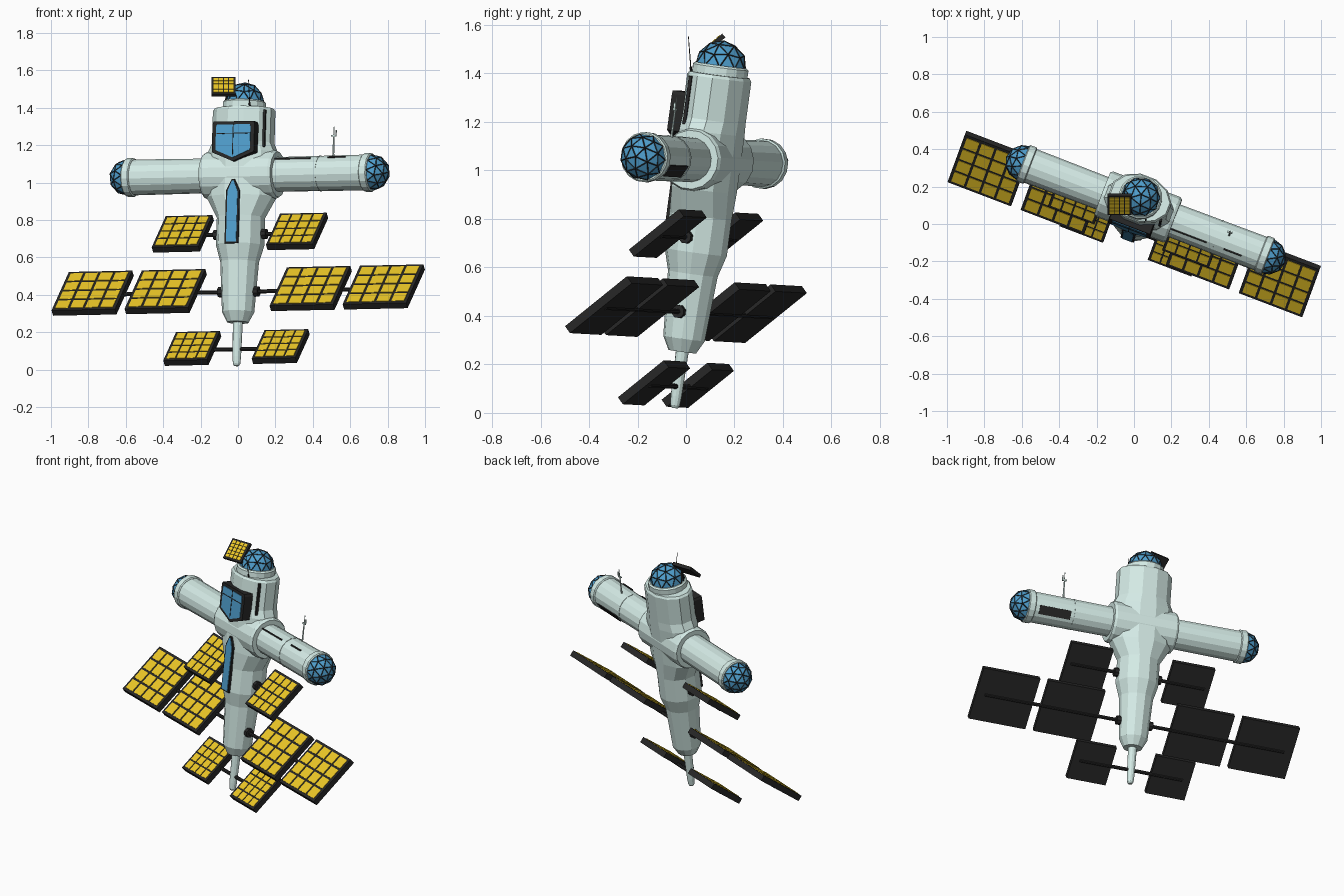
import bpy, bmesh
from math import pi, cos, sin, radians
from mathutils import Matrix, Vector

if "Cube" in bpy.data.objects:
    bpy.data.objects.remove(bpy.data.objects["Cube"])

# Station frame: u = arm direction, v = back, w = long axis (tail to top)
u = Vector((0.934, -0.356, 0.02)).normalized()
w = Vector((0.0297, 0.134, 0.99))
w = (w - u * w.dot(u)).normalized()
v = w.cross(u)
M = Matrix((u, v, w)).transposed().to_4x4()
M.translation = (-0.008, -0.047, 0.02)
T = Matrix.Translation


def R(deg, axis):
    return Matrix.Rotation(radians(deg), 4, axis)


def material(name, rgb):
    m = bpy.data.materials.new(name)
    m.diffuse_color = (*rgb, 1)
    m.use_nodes = True
    m.node_tree.nodes["Principled BSDF"].inputs["Base Color"].default_value = m.diffuse_color
    return m


HULL = material("hull", (0.66, 0.83, 0.79))
DARK = material("dark", (0.02, 0.02, 0.02))
GLASS = material("glass", (0.08, 0.35, 0.62))
GOLD = material("cells", (0.85, 0.58, 0.02))


def finish(name, bm, mat, mx):
    bmesh.ops.recalc_face_normals(bm, faces=bm.faces[:])
    me = bpy.data.meshes.new(name)
    bm.to_mesh(me)
    bm.free()
    me.materials.append(mat)
    ob = bpy.data.objects.new(name, me)
    ob.matrix_world = mx
    bpy.context.collection.objects.link(ob)
    return ob


def loft(name, rings, n, mat, mx=M):
    """Closed skin through elliptical rings (height, half width, half depth)."""
    bm = bmesh.new()
    loops = []
    for t, a, b in rings:
        loops.append([bm.verts.new((a * cos(2 * pi * (i + .5) / n), b * sin(2 * pi * (i + .5) / n), t))
                      for i in range(n)])
    for p, q in zip(loops, loops[1:]):
        for i in range(n):
            j = (i + 1) % n
            bm.faces.new((p[i], p[j], q[j], q[i]))
    bm.faces.new(loops[0])
    bm.faces.new(loops[-1])
    return finish(name, bm, mat, mx)


def lathe(name, prof, n, mat, mx=M):
    return loft(name, [(t, r, r) for t, r in prof], n, mat, mx)


def boxes(name, items, mat, mx=M):
    """Several boxes in one object: (centre, size)."""
    bm = bmesh.new()
    for c, s in items:
        bmesh.ops.create_cube(bm, size=1, matrix=T(c) @ Matrix.Diagonal((*s, 1)))
    return finish(name, bm, mat, mx)


def prism(name, pts, v0, v1, mat):
    """Outline in (u, w), extruded along v."""
    bm = bmesh.new()
    a = [bm.verts.new((x, v0, z)) for x, z in pts]
    b = [bm.verts.new((x, v1, z)) for x, z in pts]
    bm.faces.new(a)
    bm.faces.new(b)
    for i in range(len(pts)):
        j = (i + 1) % len(pts)
        bm.faces.new((a[i], a[j], b[j], b[i]))
    return finish(name, bm, mat, M)


def dome(name, r, mx):
    """Faceted glass half sphere with dark struts."""
    for part, mat in (("glass", GLASS), ("struts", DARK)):
        bm = bmesh.new()
        bmesh.ops.create_icosphere(bm, subdivisions=2, radius=r)
        low = [x for x in bm.verts if x.co.z < -0.1 * r]
        bmesh.ops.delete(bm, geom=low, context='VERTS')
        ob = finish(f"{name}_{part}", bm, mat, mx)
        if part == "struts":
            mod = ob.modifiers.new("struts", 'WIREFRAME')
            mod.thickness = 0.005
            mod.offset = 0


def solar_panel(name, W, S, th, cols, rows, mx):
    boxes(name + "_frame", [((0, 0, 0), (W, S, th))], DARK, mx)
    cw, ch = (W - .02) / cols, (S - .02) / rows
    cells = [((-W / 2 + .01 + (i + .5) * cw, -S / 2 + .01 + (j + .5) * ch, th / 2),
              (cw * .84, ch * .84, .006)) for i in range(cols) for j in range(rows)]
    boxes(name + "_cells", cells, GOLD, mx)


# Main hull: tail, waist, flared arm junction, wide upper cabin
loft("hull", [(.235, .058, .058), (.29, .087, .087), (.56, .104, .104), (.65, .13, .13),
              (.80, .13, .13), (.91, .195, .13), (1.15, .195, .13), (1.20, .172, .13),
              (1.375, .172, .13), (1.388, .163, .122)], 12, HULL)
lathe("tail_boom", [(.0, .013), (.012, .02), (.05, .023), (.25, .027)], 12, HULL)

# Top dome
lathe("top_dome_ring", [(1.38, .117), (1.42, .117), (1.428, .108)], 16, HULL)
dome("top_dome", .106, M @ T((0, 0, 1.422)))

# Side arms with end collars and domes
lathe("arm_junction", [(-.205, .122), (-.19, .13), (.19, .13), (.205, .122)], 16, HULL,
      M @ T((0, 0, 1.03)) @ R(90, 'Y'))
for side, ang, L in (("right", 90, .74), ("left", -90, .655)):
    A = M @ T((0, 0, 1.03)) @ R(ang, 'Y')
    lathe(side + "_arm", [(.1, .092), (L - .03, .096)], 16, HULL, A)
    lathe(side + "_arm_collar", [(L - .04, .097), (L - .035, .104), (L, .104), (L + .005, .098)], 16, HULL, A)
    dome(side + "_arm_dome", .096, A @ T((0, 0, L + .002)))

# Upper cabin window and lower strip window
shield = [(-.115, 1.30), (.115, 1.30), (.12, 1.285), (.12, 1.135), (0, 1.085), (-.12, 1.135), (-.12, 1.285)]
prism("cabin_window_frame", shield, -.09, -.152, DARK)
prism("cabin_window_glass", [(x * .82, 1.2 + (z - 1.2) * .83) for x, z in shield], -.1, -.156, GLASS)
boxes("cabin_window_bars", [((0, -.155, 1.2), (.004, .006, .17)), ((0, -.155, 1.235), (.19, .006, .004))], DARK)
strip = [(-.038, .645), (.038, .645), (.038, .93), (.008, .99), (-.008, .99), (-.038, .93)]
prism("strip_window_frame", strip, -.1, -.136, DARK)
prism("strip_window_glass", [(x * .76, .81 + (z - .81) * .95) for x, z in strip], -.1, -.139, GLASS)

# Solar wings: (height, hub offset, rod half length, panel width, panel height, panel offsets)
for row, t, hub, rod, W, S, offs in (("upper", .71, .13, .43, .267, .275, (.327,)),
                                     ("middle", .40, .095, .96, .363, .34, (.415, .833)),
                                     ("lower", .09, .02, .33, .25, .252, (.253,))):
    lathe(row + "_wing_rod", [(-rod, .011), (rod, .011)], 8, DARK, M @ T((0, 0, t)) @ R(90, 'Y'))
    for side, sg in (("right", 1), ("left", -1)):
        if row != "lower":
            lathe(f"{row}_{side}_hub", [(hub - .03, .028), (hub + .02, .028)], 8, DARK,
                  M @ T((0, 0, t)) @ R(90 * sg, 'Y'))
        for k, o in enumerate(offs):
            solar_panel(f"{row}_{side}_panel_{k + 1}", W, S, .036, 4, 4,
                        M @ T((sg * o, 0, t)) @ R(45, 'X') @ T((0, 0, .012)))

# Small roof panel on its mast
solar_panel("roof_panel", .13, .135, .02, 4, 5, T((-.078, .105, 1.512)) @ R(41, 'X'))
lathe("roof_panel_mast", [(1.38, .014), (1.40, .014), (1.401, .007), (1.49, .007)], 8, DARK,
      M @ T((-.078, -.06, 0)))

# Roof whip antenna
lathe("roof_antenna", [(-.01, .006), (.02, .005), (.021, .0025), (.145, .0015)], 6, DARK,
      M @ T((.07, -.1, 1.385)) @ R(13, 'X'))

# Arm antenna with forked head
lathe("arm_antenna", [(1.1, .007), (1.14, .005), (1.23, .004), (1.27, .002), (1.285, .002)], 6, HULL,
      M @ T((.51, .02, 0)))
boxes("arm_antenna_fork", [((.51, .02, 1.235), (.028, .01, .008)), ((.522, .02, 1.25), (.005, .008, .03))],
      HULL)

# Arm and cabin trim: rails, hatch step, dark vent on the lower back of the right arm
boxes("arm_rails", [((.3, -.058, 1.106), (.22, .006, .008)), ((.56, -.058, 1.109), (.1, .008, .008))], DARK)
lathe("arm_step", [(.445, .0965), (.452, .0965)], 16, HULL, M @ T((0, 0, 1.03)) @ R(90, 'Y'))
boxes("arm_vent", [((0, .0915, 0), (.2, .01, .055))], DARK, M @ T((.575, 0, 1.03)) @ R(-28, 'X'))
boxes("cabin_rail", [((.145, -.07, 1.27), (.012, .014, .2))], DARK)
